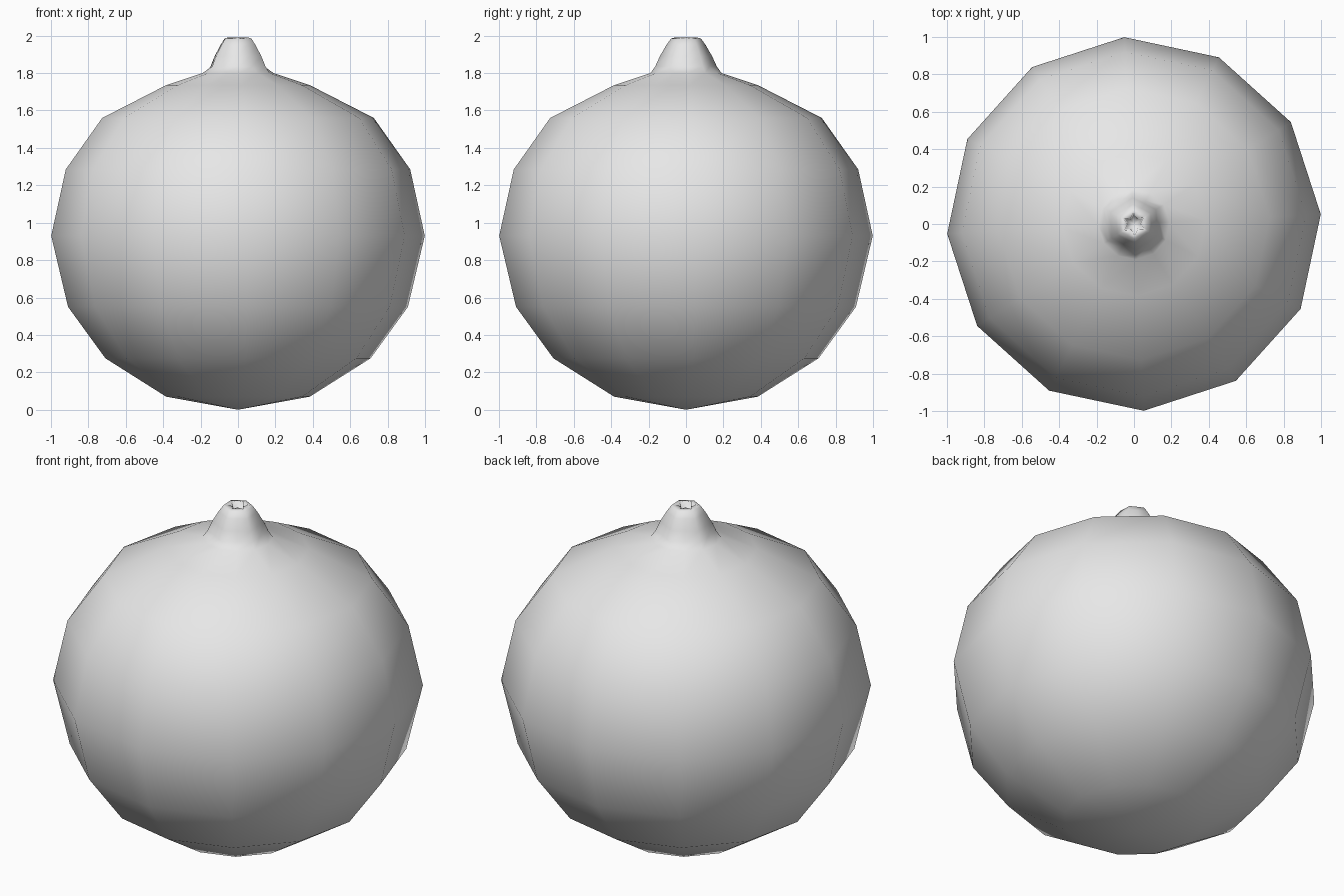
import bpy, bmesh, math

if "Cube" in bpy.data.objects:
    bpy.data.objects.remove(bpy.data.objects["Cube"], do_unlink=True)

SIDES = 12
TWIST = math.radians(3)

grey = bpy.data.materials.new("plain grey")
grey.use_nodes = True
colour = (0.8, 0.8, 0.8, 1)
grey.diffuse_color = colour
grey.node_tree.nodes["Principled BSDF"].inputs["Base Color"].default_value = colour

# Rings as (ridge radius, valley radius, height), from the base to the crown
body = [(0.385, 0.385, 0.07), (0.71, 0.71, 0.275), (0.91, 0.91, 0.55),
        (1, 1, 0.93), (0.922, 0.922, 1.285), (0.727, 0.727, 1.56),
        (0.385, 0.385, 1.735), (0.19, 0.19, 1.80)]
crown = [(0.165, 0.14, 1.835), (0.14, 0.122, 1.89), (0.105, 0.092, 1.95),
         (0.08, 0.07, 1.985)]
# Star-shaped opening with a shallow floor
opening = [(0.06, 0.034, 1.99), (0.05, 0.028, 1.95)]

bm = bmesh.new()


def ring(ridge, valley, z):
    verts = []
    for k in range(SIDES):
        a = TWIST + math.tau * k / SIDES
        r = ridge if k % 2 else valley
        verts.append(bm.verts.new((r * math.cos(a), r * math.sin(a), z)))
    return verts


def fan(loop, z, upward):
    tip = bm.verts.new((0, 0, z))
    for k in range(SIDES):
        a, b = loop[k], loop[(k + 1) % SIDES]
        bm.faces.new((a, b, tip) if upward else (b, a, tip))


loops = [ring(*r) for r in body + crown + opening]
for low, high in zip(loops, loops[1:]):
    for k in range(SIDES):
        n = (k + 1) % SIDES
        bm.faces.new((low[k], low[n], high[n], high[k]))
fan(loops[0], 0, False)
fan(loops[-1], 1.94, True)

for face in bm.faces:
    face.smooth = True
mesh = bpy.data.meshes.new("fruit")
bm.to_mesh(mesh)
bm.free()
mesh.materials.append(grey)
fruit = bpy.data.objects.new("fruit", mesh)
bpy.context.collection.objects.link(fruit)
